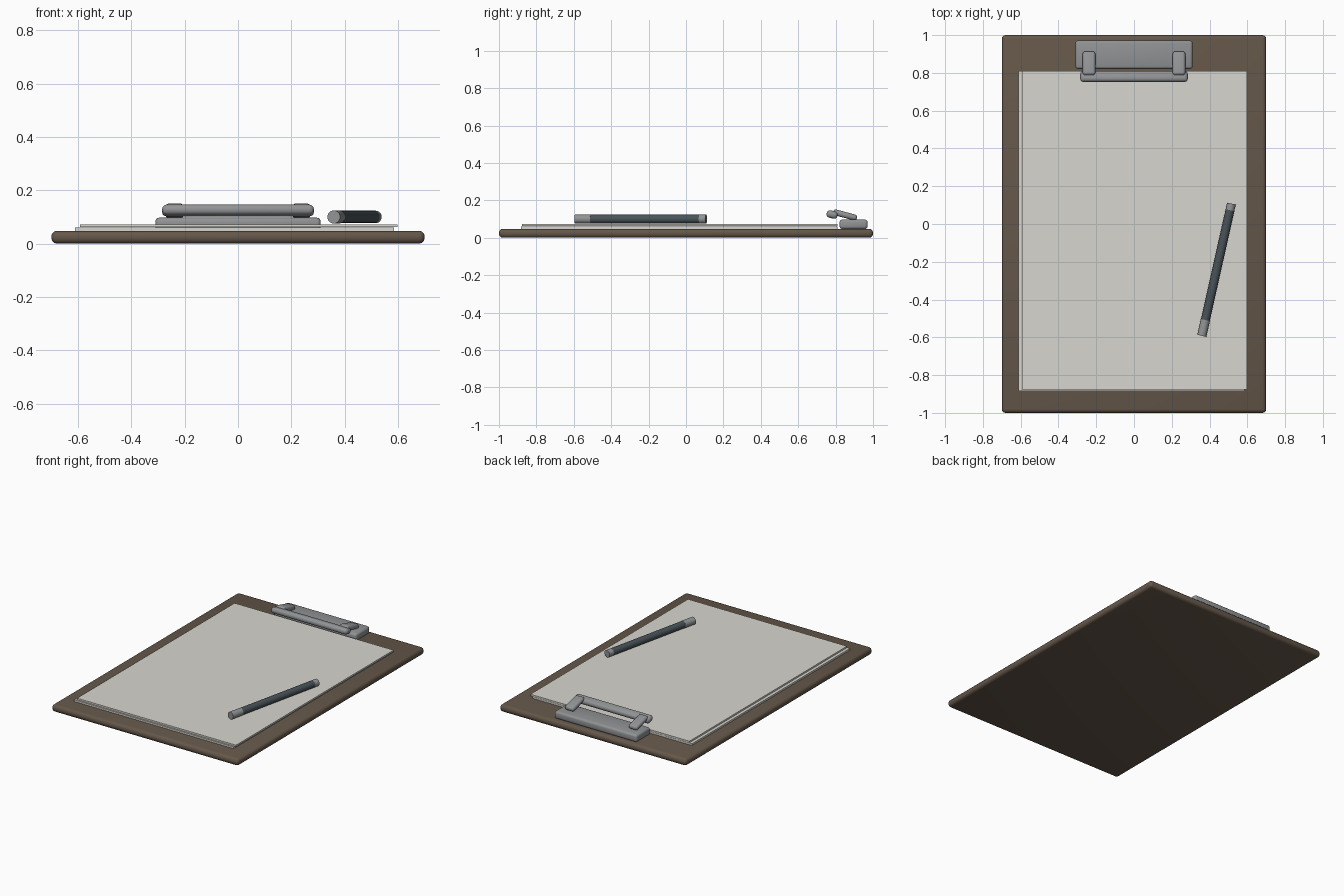
import bpy
import math
from mathutils import Vector

if "Cube" in bpy.data.objects:
    bpy.data.objects.remove(bpy.data.objects["Cube"], do_unlink=True)


def material(name, r, g, b):
    m = bpy.data.materials.new(name)
    m.use_nodes = True
    m.diffuse_color = (r, g, b, 1)
    bsdf = m.node_tree.nodes["Principled BSDF"]
    bsdf.inputs["Base Color"].default_value = (r, g, b, 1)
    return m


BROWN = material("brown_board", 0.13, 0.096, 0.068)
PAPER = material("off_white_paper", 0.68, 0.67, 0.62)
METAL = material("grey_metal", 0.28, 0.29, 0.30)
SLATE = material("dark_slate", 0.065, 0.085, 0.098)


def finish(obj, name, mat):
    obj.name = name
    obj.data.materials.append(mat)
    bpy.ops.object.shade_smooth_by_angle(angle=math.radians(35))
    return obj


def box(name, center, size, mat, bevel=0.0, tilt=0.0):
    """Box with rounded edges, tilted about x."""
    bpy.ops.mesh.primitive_cube_add(size=1, location=center)
    obj = bpy.context.object
    obj.scale = size
    bpy.ops.object.transform_apply(location=False, rotation=False, scale=True)
    if bevel:
        mod = obj.modifiers.new("rounded_edges", "BEVEL")
        mod.width = bevel
        mod.segments = 3
        mod.limit_method = "ANGLE"
        bpy.ops.object.modifier_apply(modifier=mod.name)
    obj.rotation_euler.x = tilt
    return finish(obj, name, mat)


def rod(name, start, end, radius, mat):
    """Cylinder between two points."""
    axis = end - start
    bpy.ops.mesh.primitive_cylinder_add(
        vertices=24, radius=radius, depth=axis.length, location=(start + end) / 2,
        rotation=axis.to_track_quat("Z", "Y").to_euler())
    return finish(bpy.context.object, name, mat)


# Board and two slightly offset sheets
box("board", (0, 0, 0.024), (1.4, 2, 0.048), BROWN, 0.02)
box("lower_sheet", (-0.013, -0.037, 0.054), (1.196, 1.692, 0.012), PAPER)
box("upper_sheet", (0.003, -0.033, 0.067), (1.191, 1.686, 0.011), PAPER)

# Clip: base plate, gripping bar and two tilted arms
box("clip_base", (0, 0.896, 0.072), (0.62, 0.15, 0.05), METAL, 0.014)
box("clip_bar", (0, 0.781, 0.124), (0.57, 0.06, 0.04), METAL, 0.018, math.radians(-15))
for side, x in (("left", 0.238), ("right", -0.238)):
    box(side + "_clip_arm", (x, 0.85, 0.122), (0.067, 0.132, 0.032), METAL, 0.014,
        math.radians(-15))

# Pen lying across the paper
tail = Vector((0.359, -0.592, 0.1))
tip = Vector((0.516, 0.108, 0.1))
rod("pen_cap", tail, tail.lerp(tip, 0.12), 0.0245, METAL)
rod("pen_barrel", tail.lerp(tip, 0.12), tail.lerp(tip, 0.95), 0.0235, SLATE)
rod("pen_end", tail.lerp(tip, 0.95), tip, 0.0235, METAL)
